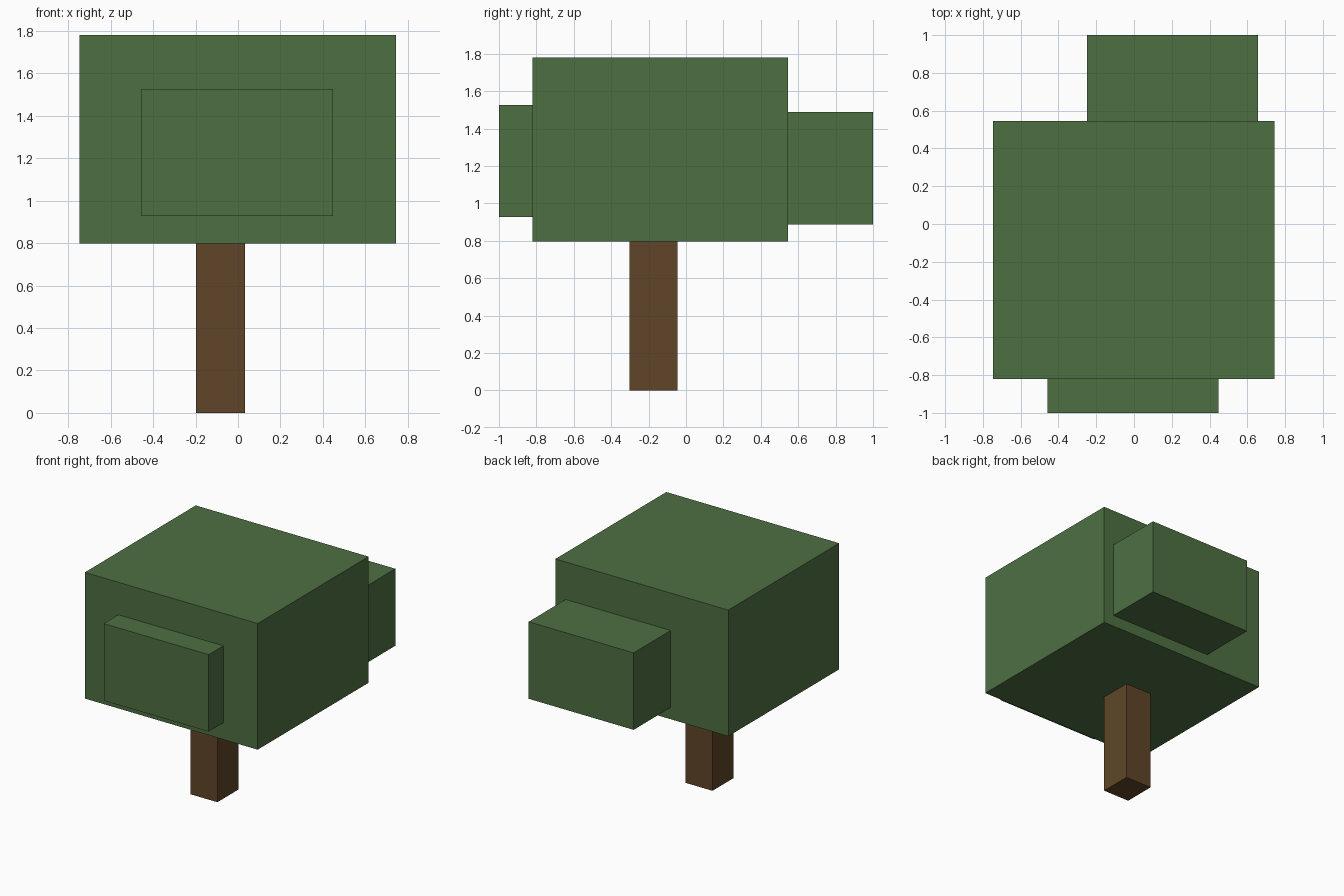
import bpy

if "Cube" in bpy.data.objects:
    bpy.data.objects.remove(bpy.data.objects["Cube"])


def material(name, color):
    mat = bpy.data.materials.new(name)
    mat.diffuse_color = (*color, 1.0)
    mat.use_nodes = True
    mat.node_tree.nodes["Principled BSDF"].inputs["Base Color"].default_value = mat.diffuse_color
    return mat


def box(name, low, high, mat):
    """Axis-aligned block between two opposite corners."""
    center = [(a + b) / 2 for a, b in zip(low, high)]
    bpy.ops.mesh.primitive_cube_add(size=1, location=center)
    obj = bpy.context.object
    obj.name = name
    obj.scale = [b - a for a, b in zip(low, high)]
    bpy.ops.object.transform_apply(location=False, rotation=False, scale=True)
    obj.data.materials.append(mat)
    return obj


leaf = material("leaf_green", (0.076, 0.162, 0.055))
bark = material("bark_brown", (0.115, 0.060, 0.021))

# Trunk, standing on the ground and meeting the underside of the crown
box("trunk", (-0.197, -0.302, 0.0), (0.034, -0.045, 0.80), bark)

# Main block of foliage
box("crown", (-0.746, -0.82, 0.797), (0.744, 0.545, 1.78), leaf)

# Smaller foliage blocks, set slightly into the crown
box("front_foliage", (-0.457, -1.0, 0.927), (0.448, -0.80, 1.527), leaf)
box("back_foliage", (-0.249, 0.525, 0.888), (0.656, 1.0, 1.488), leaf)
